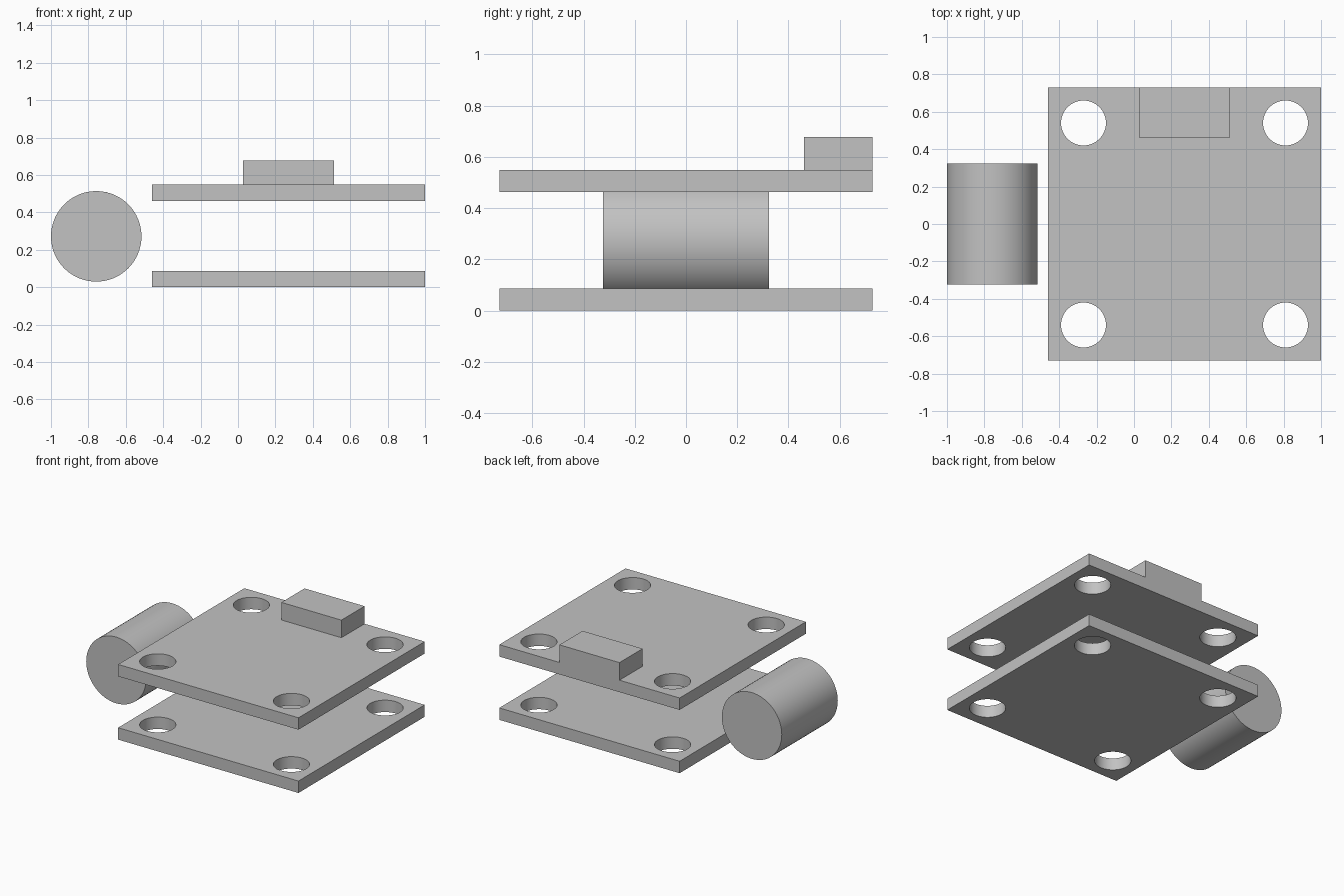
import bpy

if "Cube" in bpy.data.objects:
    bpy.data.objects.remove(bpy.data.objects["Cube"], do_unlink=True)

# One plain grey for everything
grey = bpy.data.materials.new("plain grey")
grey.use_nodes = True
colour = (0.54, 0.54, 0.54, 1)
grey.diffuse_color = colour
grey.node_tree.nodes["Principled BSDF"].inputs["Base Color"].default_value = colour

PLATE_X, PLATE_SIZE, PLATE_THICK = 0.27, 1.457, 0.087
HOLE_RADIUS, HOLE_OFFSET = 0.12, 0.54


def box(name, centre, size):
    bpy.ops.mesh.primitive_cube_add(size=1, location=centre)
    ob = bpy.context.object
    ob.name = name
    ob.scale = size
    bpy.ops.object.transform_apply(location=False, rotation=False, scale=True)
    ob.data.materials.append(grey)
    return ob


def cylinder(name, centre, radius, depth, rotation=(0, 0, 0)):
    bpy.ops.mesh.primitive_cylinder_add(vertices=64, radius=radius, depth=depth,
                                        location=centre, rotation=rotation)
    ob = bpy.context.object
    ob.name = name
    ob.data.materials.append(grey)
    return ob


def smooth(ob):
    bpy.ops.object.select_all(action="DESELECT")
    ob.select_set(True)
    bpy.context.view_layer.objects.active = ob
    bpy.ops.object.shade_smooth_by_angle(angle=0.6)


def drilled_plate(name, bottom):
    z = bottom + PLATE_THICK / 2
    plate = box(name, (PLATE_X, 0, z), (PLATE_SIZE, PLATE_SIZE, PLATE_THICK))
    # Drill a round hole near each corner
    for sx in (-1, 1):
        for sy in (-1, 1):
            drill = cylinder("hole_cutter", (PLATE_X + sx * HOLE_OFFSET, sy * HOLE_OFFSET, z),
                             HOLE_RADIUS, 0.3)
            drill.hide_render = True
            cut = plate.modifiers.new("hole", "BOOLEAN")
            cut.operation = "DIFFERENCE"
            cut.solver = "EXACT"
            cut.object = drill
            bpy.context.view_layer.objects.active = plate
            bpy.ops.object.modifier_apply(modifier=cut.name)
            bpy.data.objects.remove(drill, do_unlink=True)
    smooth(plate)


# Two matching plates, one above the other
drilled_plate("lower_plate", 0)
drilled_plate("upper_plate", 0.462)

# Block flush with the back edge of the upper plate
box("rear_block", (PLATE_X, 0.595, 0.613), (0.485, 0.267, 0.129))

# Round bar lying beside the plates
bar = cylinder("side_cylinder", (-0.758, 0, 0.272), 0.242, 0.646, (1.5708, 0, 0))
smooth(bar)
